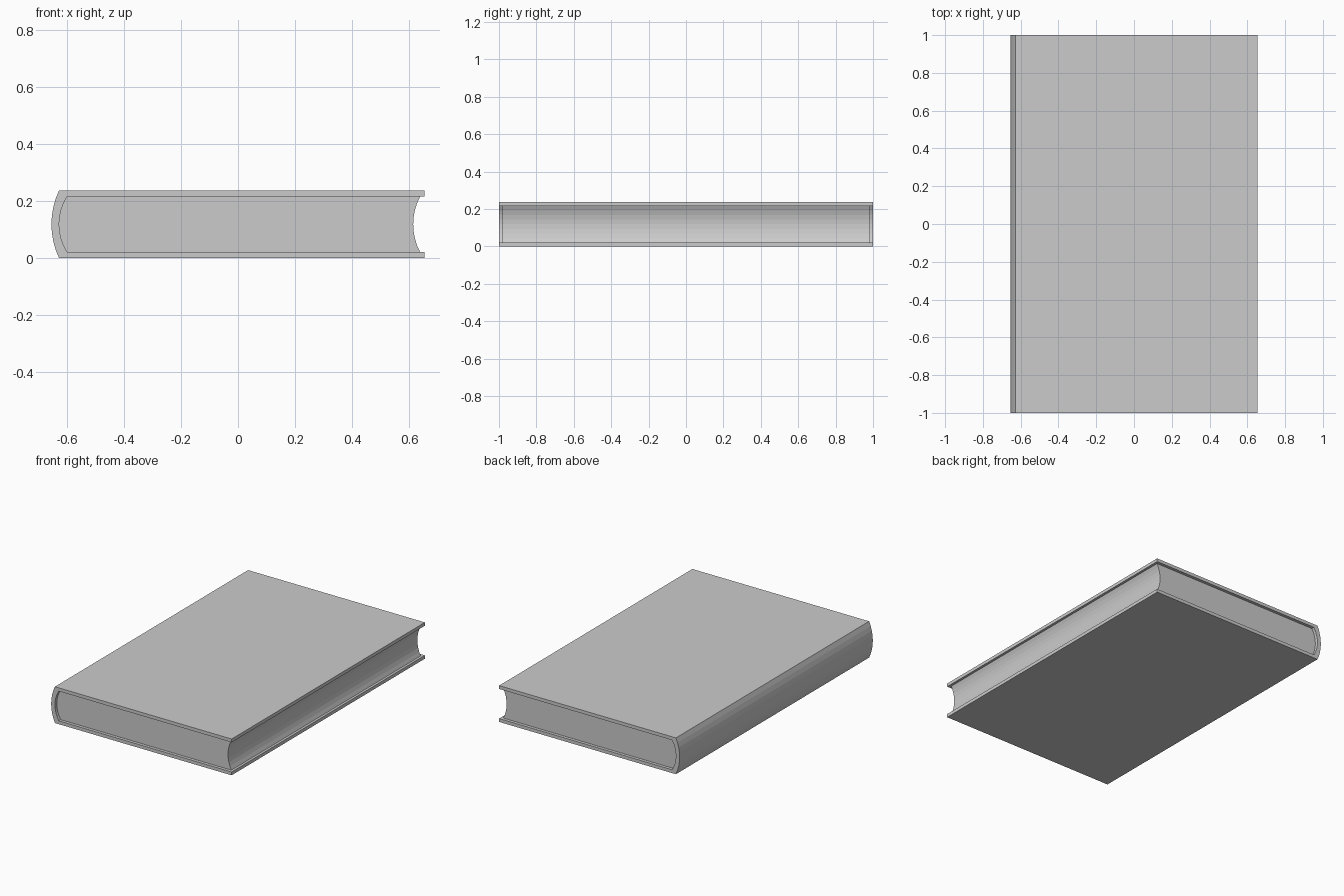
import bpy, bmesh, math

if "Cube" in bpy.data.objects:
    bpy.data.objects.remove(bpy.data.objects["Cube"])

SEGMENTS = 8
HEIGHT = 0.238
BOARD = 0.022
MID = HEIGHT / 2


def arc(x, half, bulge):
    """Shallow arc from bottom to top at x, bulging towards -x."""
    radius = (half * half + bulge * bulge) / (2 * bulge)
    sweep = math.asin(half / radius)
    points = []
    for i in range(SEGMENTS + 1):
        a = sweep * (2 * i / SEGMENTS - 1)
        points.append((x + radius - bulge - radius * math.cos(a),
                       MID + radius * math.sin(a)))
    return points


def extrude_profile(name, profile, half_length):
    """Extrude an x/z outline along y, centred on y = 0."""
    bm = bmesh.new()
    face = bm.faces.new([bm.verts.new((x, -half_length, z)) for x, z in profile])
    result = bmesh.ops.extrude_face_region(bm, geom=[face])
    moved = [v for v in result["geom"] if isinstance(v, bmesh.types.BMVert)]
    bmesh.ops.translate(bm, verts=moved, vec=(0, 2 * half_length, 0))
    bmesh.ops.recalc_face_normals(bm, faces=bm.faces)
    mesh = bpy.data.meshes.new(name)
    bm.to_mesh(mesh)
    bm.free()
    obj = bpy.data.objects.new(name, mesh)
    bpy.context.collection.objects.link(obj)
    return obj


inner_half = MID - BOARD


def shift(points, dx):
    return [(x + dx, z) for x, z in points]


# the arcs bulge outwards from their end points
outer_spine = shift(arc(0, MID, 0.027), -0.627)
inner_spine = shift(arc(0, inner_half, 0.028), -0.599)
fore_edge = shift(arc(0, inner_half, 0.024), 0.638)


# arc() keeps its end points at x, so the crown sits at x - bulge
# cover: two boards joined by a rounded spine
cover_profile = (outer_spine
                 + [(0.654, HEIGHT), (0.654, HEIGHT - BOARD)]
                 + inner_spine[::-1]
                 + [(0.654, BOARD), (0.654, 0)])
extrude_profile("cover", cover_profile, 1.0)

# page block: rounded back and hollow fore edge, slightly shorter than the cover
extrude_profile("pages", inner_spine + fore_edge[::-1], 0.98)
